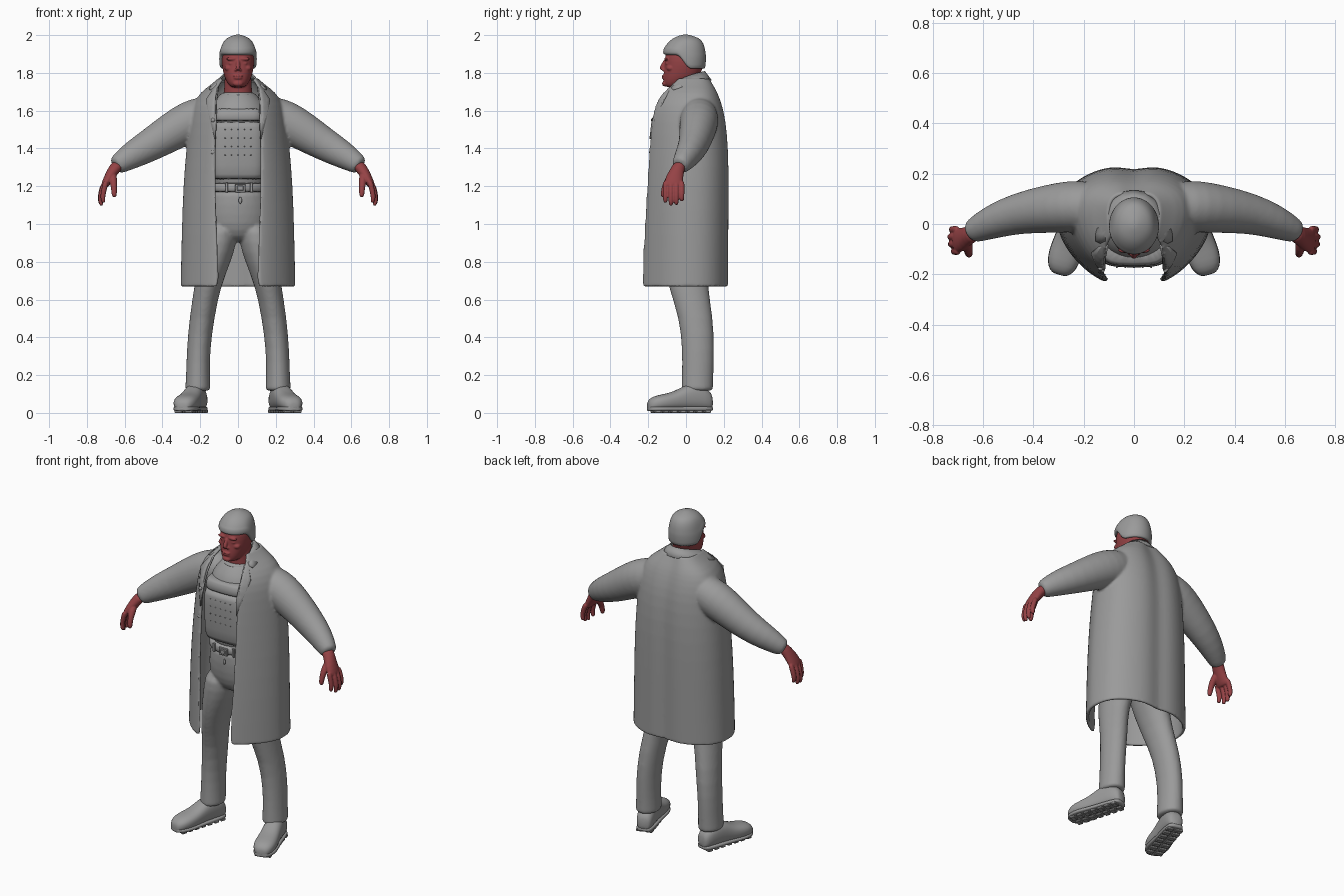
import bpy, bmesh, math
from mathutils import Vector, Matrix

if "Cube" in bpy.data.objects:
    bpy.data.objects.remove(bpy.data.objects["Cube"])

X, Y, Z = Vector((1, 0, 0)), Vector((0, 1, 0)), Vector((0, 0, 1))
SIDES = (("left", 1), ("right", -1))


def material(name, color):
    m = bpy.data.materials.new(name)
    m.use_nodes = True
    m.diffuse_color = color
    m.node_tree.nodes["Principled BSDF"].inputs["Base Color"].default_value = color
    return m


GREY = material("grey_cloth", (0.325, 0.325, 0.325, 1))
SKIN = material("red_skin", (0.30, 0.055, 0.06, 1))


def finish(name, bm, mat, sub=0, smooth=True):
    bmesh.ops.recalc_face_normals(bm, faces=bm.faces[:])
    me = bpy.data.meshes.new(name)
    bm.to_mesh(me)
    bm.free()
    me.materials.append(mat)
    for p in me.polygons:
        p.use_smooth = smooth
    ob = bpy.data.objects.new(name, me)
    bpy.context.collection.objects.link(ob)
    if sub:
        ob.modifiers.new("Subdivision", "SUBSURF").levels = sub
        ob.modifiers["Subdivision"].render_levels = sub
    return ob


def loft(name, rings, mat, n=24, power=2):
    """Skin superellipse rings given as (centre, half axis, half axis)."""
    bm = bmesh.new()
    bend = lambda a: math.copysign(abs(a) ** (2 / power), a)
    loops = []
    for c, u, v in rings:
        ang = [2 * math.pi * i / n for i in range(n)]
        loops.append([bm.verts.new(c + u * bend(math.cos(a)) + v * bend(math.sin(a))) for a in ang])
    for a, b in zip(loops, loops[1:]):
        for i in range(n):
            j = (i + 1) % n
            bm.faces.new((a[i], a[j], b[j], b[i]))
    bm.faces.new(loops[0])
    bm.faces.new(loops[-1])
    return finish(name, bm, mat, 1)


def stack(name, rows, mat, **kw):
    """Upright loft from rows of (z, centre x, half width, front y, back y)."""
    return loft(name, [(Vector((cx, (f + b) / 2, z)), X * w, Y * (b - f) / 2)
                       for z, cx, w, f, b in rows], mat, **kw)


def tube(name, path, mat, side=1, n=16, depth=1):
    """Tube along points of (x, y, z, radius), flattened by depth."""
    pts = [Vector((p[0] * side, p[1], p[2])) for p in path]
    rings = []
    for i, p in enumerate(pts):
        t = (pts[min(i + 1, len(pts) - 1)] - pts[max(i - 1, 0)]).normalized()
        u = t.cross(Y).normalized()
        rings.append((p, u * path[i][3], t.cross(u) * path[i][3] * depth))
    return loft(name, rings, mat, n=n)


def ball(name, loc, size, mat):
    bm = bmesh.new()
    bmesh.ops.create_uvsphere(bm, u_segments=16, v_segments=10, radius=1,
                              matrix=Matrix.Translation(loc) @ Matrix.Diagonal((*size, 1)))
    return finish(name, bm, mat)


def box(name, loc, size, mat, turn=0):
    bm = bmesh.new()
    bmesh.ops.create_cube(bm, size=1, matrix=Matrix.Translation(loc) @ Matrix.Rotation(turn, 4, "Z")
                          @ Matrix.Diagonal((*size, 1)))
    ob = finish(name, bm, mat, smooth=False)
    ob.modifiers.new("Bevel", "BEVEL").width = 0.003
    return ob


def sheet(name, rows, mat, thick, sub=0):
    """Solidified grid of points."""
    bm = bmesh.new()
    grid = [[bm.verts.new(p) for p in row] for row in rows]
    for a, b in zip(grid, grid[1:]):
        for i in range(len(a) - 1):
            bm.faces.new((a[i], a[i + 1], b[i + 1], b[i]))
    ob = finish(name, bm, mat, sub)
    s = ob.modifiers.new("Solidify", "SOLIDIFY")
    s.thickness, s.offset = thick, 0
    return ob


def fuse(name, parts, mat, voxel, rounds):
    """Blend overlapping parts into one soft skin."""
    dg = bpy.context.evaluated_depsgraph_get()
    bm = bmesh.new()
    for ob in parts:
        ev = ob.evaluated_get(dg)
        bm.from_mesh(ev.to_mesh())
        ev.to_mesh_clear()
    for ob in parts:
        bpy.data.objects.remove(ob)
    ob = finish(name, bm, mat)
    r = ob.modifiers.new("Remesh", "REMESH")
    r.mode, r.voxel_size, r.use_smooth_shade = "VOXEL", voxel, True
    s = ob.modifiers.new("Smooth", "SMOOTH")
    s.factor, s.iterations = 0.5, rounds
    return ob


# Coat: open shell from front edge round the back, blended with its sleeves
def coat_row(z, w, back, front, edge, mid):
    half = []
    for i in range(11):
        a = math.pi / 2 * i / 10
        x, y = w * math.sin(a) ** 0.9, mid + (back - mid) * math.cos(a) ** 0.8
        y -= 0.02 * math.exp(-(x / 0.05) ** 2)
        half.append((x, y, z))
    for i in range(1, 9):
        b = math.pi / 2 * i / 8
        half.append((edge + (w - edge) * max(math.cos(b), 0) ** 1.45,
                     mid + (front - mid) * math.sin(b) ** 1.25, z))
    return [(-x, y, zz) for x, y, zz in half[:0:-1]] + half


COAT = [(0.668, .296, .222, -.225, .10, 0), (0.95, .29, .224, -.213, .112, 0), (1.2, .282, .226, -.198, .12, .01),
        (1.4, .265, .224, -.188, .12, .02), (1.55, .25, .21, -.174, .12, .03), (1.63, .232, .19, -.16, .12, .04),
        (1.69, .195, .169, -.12, .115, .05), (1.73, .138, .148, -.075, .105, .05), (1.768, .095, .13, -.04, .08, .05)]
coat_parts = [sheet("coat_shell", [coat_row(*r) for r in COAT], GREY, 0.018, sub=1)]
SLEEVE = [(.10, .07, 1.59, .09), (.18, .07, 1.57, .107), (.25, .07, 1.545, .112), (.34, .06, 1.495, .104),
          (.46, .043, 1.42, .088), (.56, .01, 1.365, .074), (.63, -.023, 1.32, .055), (.652, -.036, 1.304, .047)]
for side, s in SIDES:
    coat_parts.append(tube(side + "_sleeve", SLEEVE, GREY, s, 24, .93))
fuse("coat", coat_parts, GREY, 0.008, 5)

# Collar and lapels
inner = [(.10, -.075, 1.735), (.09, -.01, 1.778), (.068, .07, 1.80), (0, .11, 1.81)]
outer = [(.165, -.085, 1.698), (.138, .01, 1.735), (.10, .11, 1.755), (0, .143, 1.762)]
flip = lambda pts: [(-x, y, z) for x, y, z in pts[-2::-1]]
sheet("collar", [inner + flip(inner), outer + flip(outer)], GREY, 0.009, sub=1)
for side, s in SIDES:
    edge = [(.102, -.085, 1.725), (.112, -.135, 1.65), (.114, -.178, 1.55), (.118, -.188, 1.45)]
    fall = [(.14, -.09, 1.703), (.17, -.118, 1.657), (.148, -.165, 1.55), (.122, -.19, 1.45)]
    sheet(side + "_lapel", [[(x * s, y, z) for x, y, z in e] for e in (edge, fall)], GREY, 0.008)
for i in range(2):
    ball(f"coat_button_{i + 1}", (-.133, -.178 - .01 * i, 1.55 - .17 * i), (.011, .007, .011), GREY)

# Shirt and padded vest
stack("shirt", [(1.14, 0, .15, -.14, .11), (1.3, 0, .158, -.145, .13), (1.5, 0, .168, -.15, .14),
                (1.60, 0, .155, -.145, .13), (1.65, 0, .13, -.115, .12), (1.69, 0, .09, -.075, .10),
                (1.70, 0, .08, -.065, .10)], GREY)
stack("shirt_neckband", [(1.677, 0, .088, -.086, .10), (1.687, 0, .087, -.082, .10),
                         (1.70, 0, .08, -.07, .10)], GREY)
stack("vest", [(1.235, 0, .138, -.152, .11), (1.242, 0, .147, -.162, .11), (1.38, 0, .15, -.174, .11),
               (1.535, 0, .148, -.173, .11), (1.545, 0, .14, -.165, .11)], GREY, power=4)
stack("vest_chest_band", [(1.543, 0, .135, -.164, .1), (1.55, 0, .14, -.17, .1),
                          (1.605, 0, .136, -.163, .1), (1.612, 0, .125, -.15, .1)], GREY, power=4)
for row in range(4):
    for col in (-2, -1, 0, 1, 2):
        ball(f"vest_stud_{row}_{col + 3}", (col * .034, -.172, 1.50 - row * .045), (.004, .003, .002), GREY)

# Trousers: hips and legs blended together
legs = [stack("hips", [(1.215, 0, .148, -.147, .11), (1.1, 0, .167, -.142, .13), (1.0, 0, .177, -.135, .135),
                       (0.93, 0, .13, -.105, .115), (.905, 0, .07, -.06, .07)], GREY)]
LEG = [(1.02, .09, .09, -.13, .13), (.9, .102, .097, -.13, .128), (.8, .125, .087, -.12, .12),
       (.67, .161, .07, -.095, .114), (.5, .192, .066, -.035, .145), (.33, .21, .062, -.02, .15),
       (.2, .212, .063, -.022, .145), (.125, .213, .067, -.025, .144), (.115, .213, .067, -.025, .144)]
for side, s in SIDES:
    legs.append(stack(side + "_leg", [(z, x * s, w, f, b) for z, x, w, f, b in LEG], GREY))
fuse("trousers", legs, GREY, 0.009, 4)

# Belt, buckle and hanging pull
stack("belt", [(1.168, 0, .155, -.152, .12), (1.173, 0, .158, -.157, .12),
               (1.213, 0, .156, -.157, .12), (1.218, 0, .152, -.152, .12)], GREY)
box("belt_buckle", (.012, -.159, 1.19), (.058, .012, .046), GREY)
box("buckle_inset", (.012, -.166, 1.19), (.036, .006, .026), GREY)
for x in (-.06, .072):
    box("belt_loop", (x, -.147, 1.193), (.016, .012, .055), GREY)
ball("pull_tab", (.012, -.152, 1.125), (.009, .005, .018), GREY)

# Boots with lugged soles
BOOT = [(0, .03, .075), (.05, .048, .11), (.25, .054, .15), (.42, .055, .135), (.58, .059, .10),
        (.75, .066, .087), (.9, .059, .077), (.98, .038, .057), (1, .02, .037)]
for side, s in SIDES:
    heel, toe = Vector((.198 * s, .138, 0)), Vector((.298 * s, -.202, 0))
    run = (toe - heel).normalized()
    across = run.cross(Z)
    spot = lambda t: heel.lerp(toe, t)
    loft(side + "_boot", [(spot(t) + Z * (h / 2 + .013), across * w, Z * h / 2) for t, w, h in BOOT],
         GREY, power=2.4)
    loft(side + "_sole", [(spot(t) + Z * .022, across * (w + .001), Z * .012) for t, w, h in BOOT],
         GREY, power=4)
    for i in range(7):
        for k in (-1, 1):
            p = spot(.1 + i * .13) + across * k * .028
            box(f"{side}_lug", (p.x, p.y, .008), (.04, .03, .016), GREY, math.atan2(across.y, across.x))

# Hands: palm, curled fingers and thumb
for side, s in SIDES:
    place = lambda x, y, z: Vector((x * s, y, z))
    palm = loft("palm", [(place(*c), place(.85, 0, .4) * w, Y * d) for c, w, d in (
        ((.625, -.03, 1.325), .035, .036), ((.653, -.043, 1.295), .034, .036), ((.68, -.062, 1.25), .029, .047),
        ((.702, -.066, 1.21), .024, .05), ((.71, -.066, 1.195), .016, .044))], SKIN)
    hand = [palm]
    for i, reach in enumerate((.088, .104, .1, .08)):
        y, out = -.109 + i * .029, (-.012, 0, .002, -.004)[i]
        hand.append(tube("finger", [(.698, y, 1.23, .015), (.719 + out, y, 1.19, .0145),
                                    (.728 + out, y, 1.2 - reach * .55, .0135),
                                    (.727 + out, y, 1.2 - reach * .85, .012),
                                    (.72 + out, y, 1.2 - reach, .009)], SKIN, s))
    hand.append(tube("thumb", [(.665, -.06, 1.27, .022), (.660, -.095, 1.23, .021), (.657, -.113, 1.195, .016),
                               (.655, -.12, 1.16, .015), (.655, -.122, 1.14, .01)], SKIN, s))
    fuse(side + "_hand", hand, SKIN, 0.004, 2)

# Head: skull, neck and facial features blended together
face = [stack("skull", [(1.722, 0, .03, -.10, -.04), (1.735, 0, .048, -.118, .0), (1.765, 0, .068, -.121, .06),
                        (1.80, 0, .078, -.119, .08), (1.84, 0, .086, -.113, .095), (1.88, 0, .087, -.114, .095),
                        (1.93, 0, .078, -.10, .09), (1.965, 0, .05, -.06, .06)], SKIN, power=2.2),
        stack("neck", [(1.63, 0, .085, -.06, .10), (1.69, 0, .075, -.06, .085), (1.75, 0, .072, -.06, .08),
                       (1.83, 0, .07, -.06, .085)], SKIN),
        tube("nose", [(0, -.108, 1.872, .008), (0, -.117, 1.85, .010), (0, -.128, 1.828, .013),
                      (0, -.126, 1.814, .013)], SKIN),
        ball("upper_lip", (0, -.118, 1.784), (.026, .011, .006), SKIN),
        ball("lower_lip", (0, -.117, 1.772), (.023, .011, .006), SKIN),
        ball("chin", (0, -.111, 1.743), (.027, .016, .015), SKIN)]
for side, s in SIDES:
    face += [ball("brow", (.034 * s, -.104, 1.874), (.03, .012, .009), SKIN),
             ball("eyelid", (.034 * s, -.099, 1.85), (.016, .01, .007), SKIN),
             ball("cheek", (.046 * s, -.082, 1.825), (.026, .022, .017), SKIN),
             ball("nostril", (.012 * s, -.118, 1.815), (.008, .009, .007), SKIN)]
fuse("head", face, SKIN, 0.004, 4)

# Knitted cap: level brow, rim pulled down over the ears and nape
cap = stack("knitted_cap", [(1.897, 0, .09, -.11, .095), (1.899, 0, .1, -.122, .102), (1.92, 0, .1, -.121, .106),
                            (1.932, 0, .097, -.117, .106), (1.937, 0, .094, -.112, .104),
                            (1.952, 0, .088, -.103, .1), (1.97, 0, .075, -.086, .086),
                            (1.986, 0, .056, -.065, .064), (1.998, 0, .028, -.034, .03),
                            (2.003, 0, .01, -.013, .009)], GREY, n=40)
for v in cap.data.vertices:
    k = min(max((v.co.y + .05) / .075, 0), 1)
    v.co.z -= .078 * k * k * (3 - 2 * k) * min(max((1.965 - v.co.z) / .065, 0), 1)
